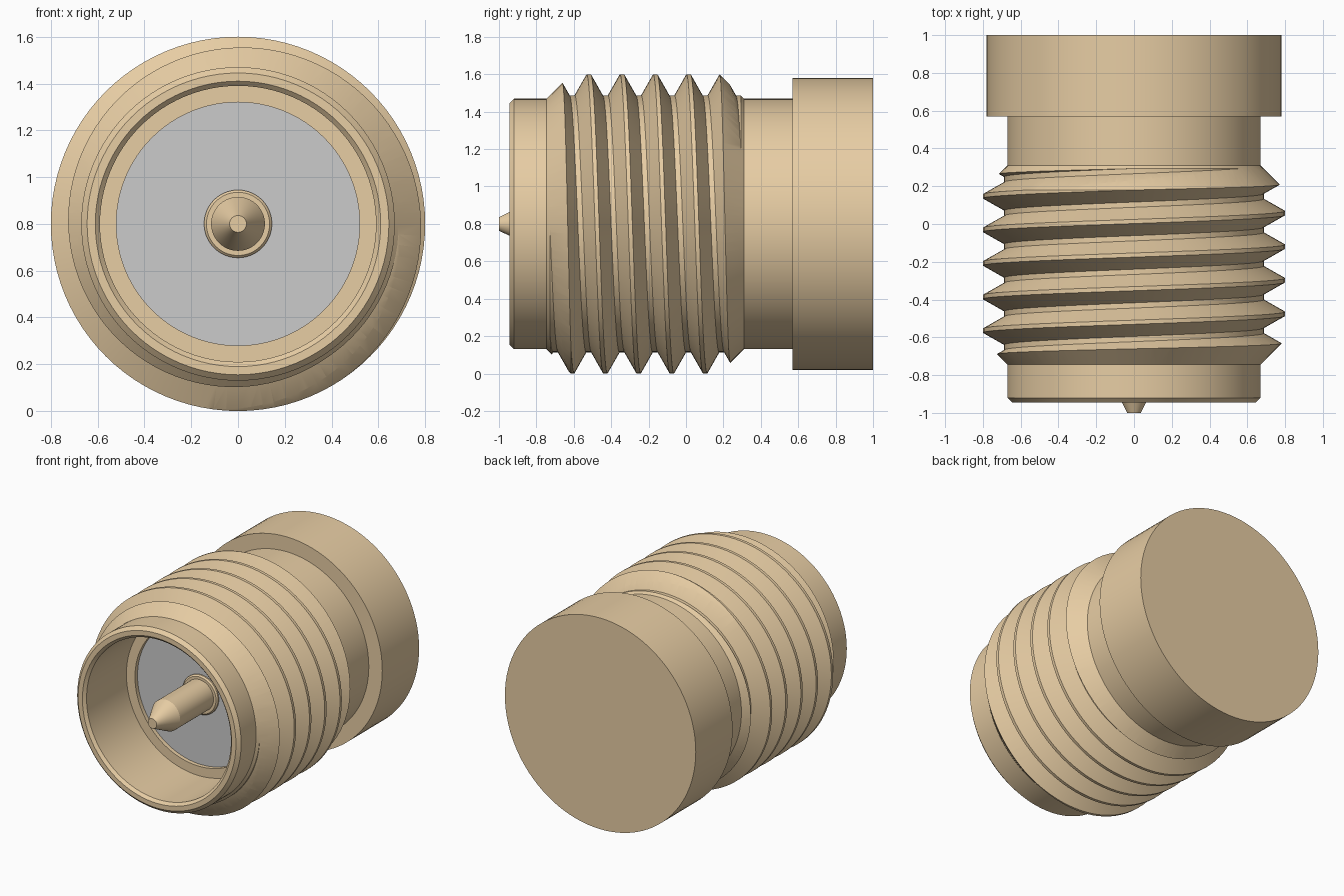
import bpy, bmesh, math

if "Cube" in bpy.data.objects:
    bpy.data.objects.remove(bpy.data.objects["Cube"])

SEG = 96
AXIS_Z = 0.8
PITCH = 0.1778

brass = bpy.data.materials.new("brass")
brass.diffuse_color = (0.80, 0.61, 0.37, 1)
brass.use_nodes = True
brass.node_tree.nodes["Principled BSDF"].inputs["Base Color"].default_value = brass.diffuse_color


def point(y, r, a):
    return (r * math.sin(a), y, AXIS_Z + r * math.cos(a))


def finish(name, bm, mat):
    bmesh.ops.remove_doubles(bm, verts=bm.verts, dist=1e-5)
    bmesh.ops.recalc_face_normals(bm, faces=bm.faces)
    me = bpy.data.meshes.new(name)
    bm.to_mesh(me)
    bm.free()
    ob = bpy.data.objects.new(name, me)
    bpy.context.collection.objects.link(ob)
    if mat:
        me.materials.append(mat)
    return ob


def smooth(ob):
    bpy.ops.object.select_all(action='DESELECT')
    ob.select_set(True)
    bpy.context.view_layer.objects.active = ob
    bpy.ops.object.shade_smooth_by_angle(angle=math.radians(25))


def lathe(name, profile, mat=None):
    """Revolve (y, radius) points round the long axis; ends at radius 0 close as discs."""
    bm = bmesh.new()
    rings = []
    for y, r in profile:
        if r == 0:
            rings.append([bm.verts.new(point(y, 0, 0))] * SEG)
        else:
            rings.append([bm.verts.new(point(y, r, 2 * math.pi * i / SEG)) for i in range(SEG)])
    for a, b in zip(rings, rings[1:]):
        for i in range(SEG):
            j = (i + 1) % SEG
            bm.faces.new(list(dict.fromkeys((a[i], a[j], b[j], b[i]))))
    return finish(name, bm, mat)


def helix(name, section, first, last, y0, mat):
    """Sweep a closed (dy, radius) section along the screw line."""
    bm = bmesh.new()
    rings = []
    for k in range(round(first * SEG), round(last * SEG) + 1):
        t = k / SEG
        rings.append([bm.verts.new(point(y0 + PITCH * t + dy, r, 2 * math.pi * t))
                      for dy, r in section])
    n = len(section)
    for a, b in zip(rings, rings[1:]):
        for i in range(n):
            j = (i + 1) % n
            bm.faces.new((a[i], a[j], b[j], b[i]))
    bm.faces.new(rings[0])
    bm.faces.new(rings[-1])
    return finish(name, bm, mat)


# Hollow barrel with thread core and rear flange
smooth(lathe("barrel", [
    (-0.40, 0), (-0.40, 0.52), (-0.46, 0.52), (-0.46, 0.59),
    (-0.925, 0.59), (-0.945, 0.61), (-0.945, 0.645), (-0.92, 0.67),
    (-0.745, 0.67), (-0.728, 0.687), (0.293, 0.687), (0.31, 0.67),
    (0.57, 0.67), (0.57, 0.78), (1.0, 0.78), (1.0, 0)], brass))

# Screw thread, trimmed by 45 degree chamfers at both ends
thread = helix("screw_thread",
               [(-0.075, 0.62), (-0.075, 0.687), (-0.011, 0.80),
                (0.011, 0.80), (0.075, 0.687), (0.075, 0.62)],
               -2, 5.4, -0.52, brass)
trimmer = lathe("thread_trimmer", [
    (-0.745, 0), (-0.745, 0.67), (-0.595, 0.82),
    (0.16, 0.82), (0.31, 0.67), (0.31, 0)], brass)
trimmer.hide_render = True
cut = thread.modifiers.new("trim", 'BOOLEAN')
cut.operation = 'INTERSECT'
cut.solver = 'EXACT'
cut.object = trimmer
bpy.context.view_layer.objects.active = thread
bpy.ops.object.modifier_apply(modifier="trim")
bpy.data.objects.remove(trimmer)
smooth(thread)

# Grey insulator disc at the bottom of the bore
smooth(lathe("insulator", [(-0.43, 0), (-0.43, 0.52), (-0.39, 0.52), (-0.39, 0)]))

# Centre pin with tapered tip and chamfered base collar
smooth(lathe("centre_pin", [
    (-1.0, 0), (-1.0, 0.036), (-0.84, 0.115), (-0.45, 0.115),
    (-0.45, 0.135), (-0.44, 0.145), (-0.40, 0.145), (-0.40, 0)], brass))
